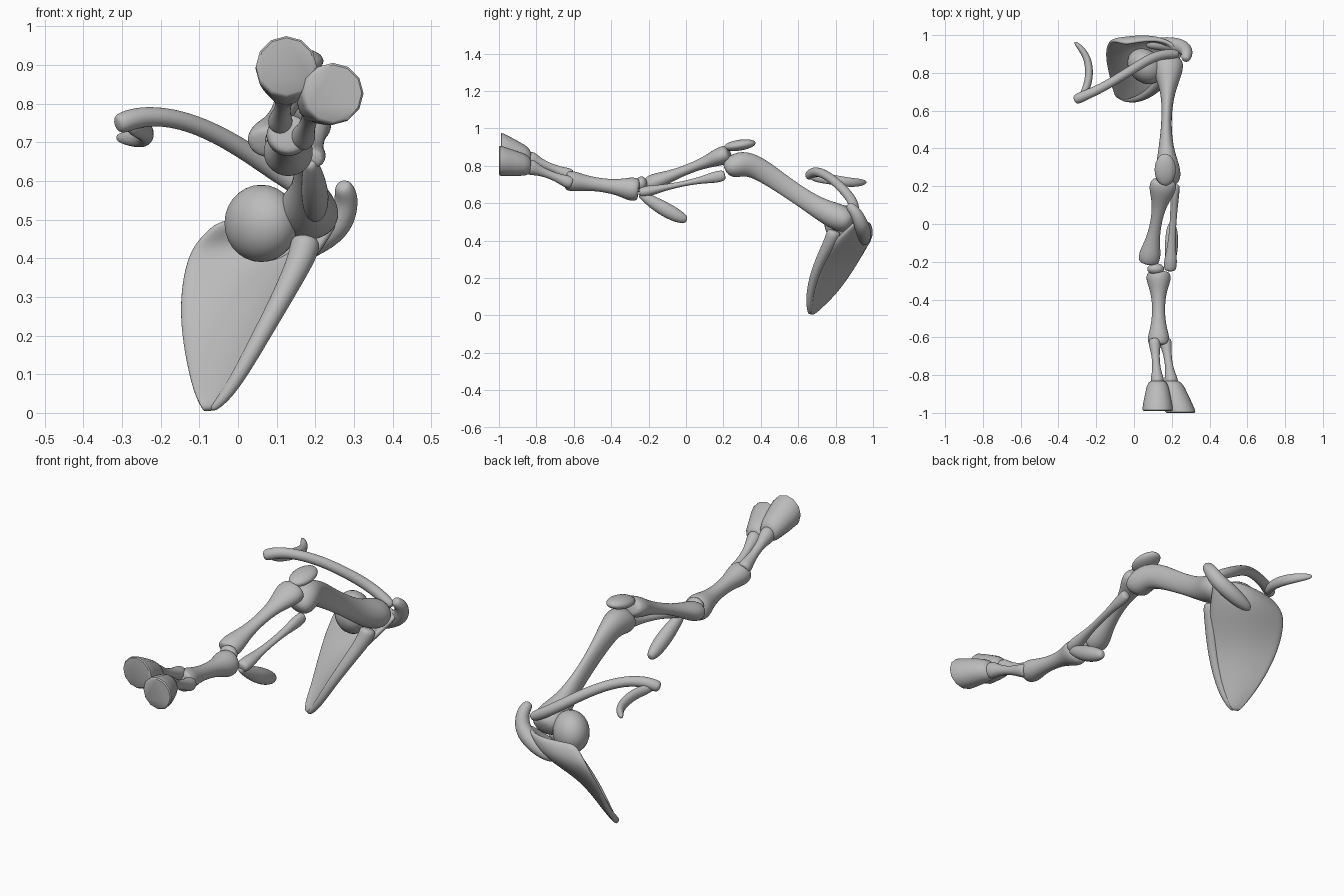
import bpy
import bmesh
import math
from mathutils import Vector

default_cube = bpy.data.objects.get("Cube")
if default_cube:
    bpy.data.objects.remove(default_cube, do_unlink=True)

# Single bone colour
bone_grey = bpy.data.materials.new("bone grey")
bone_grey.use_nodes = True
colour = (.5, .5, .5, 1)
bone_grey.diffuse_color = colour
bone_grey.node_tree.nodes["Principled BSDF"].inputs["Base Color"].default_value = colour

SIDES = 12
X_AXIS, Y_AXIS = Vector((1, 0, 0)), Vector((0, 1, 0))


def finish(bm, name, subdivide=True, thickness=0):
    """Turn a bmesh into a named, smooth-shaded object."""
    bmesh.ops.recalc_face_normals(bm, faces=bm.faces)
    mesh = bpy.data.meshes.new(name)
    bm.to_mesh(mesh)
    bm.free()
    obj = bpy.data.objects.new(name, mesh)
    bpy.context.collection.objects.link(obj)
    mesh.materials.append(bone_grey)
    if thickness:
        solid = obj.modifiers.new("Thickness", "SOLIDIFY")
        solid.thickness = thickness
        solid.offset = 0
    if subdivide:
        subdivision = obj.modifiers.new("Subdivision", "SUBSURF")
        subdivision.levels = subdivision.render_levels = 2
    bpy.ops.object.select_all(action="DESELECT")
    obj.select_set(True)
    bpy.context.view_layer.objects.active = obj
    if subdivide:
        bpy.ops.object.shade_smooth()
    else:
        bpy.ops.object.shade_smooth_by_angle(angle=math.radians(40))
    return obj


def loft(name, points, radii, reference=X_AXIS, axis=None, subdivide=True):
    """Skin elliptical rings along a path; radii are (side, up) pairs."""
    bm = bmesh.new()
    points = [Vector(p) for p in points]
    rings = []
    last = len(points) - 1
    for i, (point, (side_radius, up_radius)) in enumerate(zip(points, radii)):
        tangent = axis or (points[min(i + 1, last)] - points[max(i - 1, 0)]).normalized()
        side = (reference - tangent * reference.dot(tangent)).normalized()
        up = tangent.cross(side)
        ring = []
        for k in range(SIDES):
            angle = math.tau * k / SIDES
            offset = side * side_radius * math.cos(angle) + up * up_radius * math.sin(angle)
            ring.append(bm.verts.new(point + offset))
        rings.append(ring)
    for lower, upper in zip(rings, rings[1:]):
        for k in range(SIDES):
            n = (k + 1) % SIDES
            bm.faces.new((lower[k], lower[n], upper[n], upper[k]))
    bm.faces.new(rings[0])
    bm.faces.new(rings[-1])
    return finish(bm, name, subdivide)


# Position along a long bone, and how much of the knuckle size applies there
KNUCKLE = ((0, .55), (.04, .92), (.11, 1), (.2, .65), (.32, .2), (.5, 0))


def long_bone(name, start, end, start_head, shaft, end_head):
    """Dumbbell-shaped bone with a knuckle at each end."""
    start, end = Vector(start), Vector(end)
    stations = [(t, w, start_head) for t, w in KNUCKLE]
    stations += [(1 - t, w, end_head) for t, w in reversed(KNUCKLE[:-1])]
    points = [start.lerp(end, t) for t, _, _ in stations]
    radii = []
    for _, weight, head in stations:
        radii.append([s * (1 - weight) + h * weight for s, h in zip(shaft, head)])
    loft(name, points, radii)


def tube(name, points, radii, reference=Y_AXIS, flatten=1):
    """Rod following a path, with one radius per point."""
    loft(name, points, [(r * flatten, r) for r in radii], reference)


def ellipsoid(name, centre, size, tilt=0, spin=0):
    bm = bmesh.new()
    bmesh.ops.create_uvsphere(bm, u_segments=24, v_segments=14, radius=1)
    bmesh.ops.scale(bm, vec=size, verts=bm.verts)
    obj = finish(bm, name, subdivide=False)
    obj.location = centre
    obj.rotation_euler = (tilt, 0, spin)


# Upper arm: arched over the elbow, flaring at the shoulder
UPPER_ARM = (
    ((.175, .21, .775), .04, .03),
    ((.18, .235, .79), .072, .062),
    ((.18, .3, .815), .068, .074),
    ((.17, .38, .795), .045, .064),
    ((.17, .5, .712), .028, .054),
    ((.175, .62, .63), .028, .052),
    ((.18, .72, .567), .045, .06),
    ((.18, .8, .53), .08, .076),
    ((.18, .86, .505), .088, .072),
    ((.18, .89, .49), .045, .04),
)
loft("upper_arm_bone", [p for p, _, _ in UPPER_ARM], [(a, b) for _, a, b in UPPER_ARM])
ellipsoid("upper_arm_head", (.06, .835, .49), (.105, .085, .1), spin=-math.pi / 4)

# Elbow cap
ellipsoid("elbow_cap", (.165, .287, .91), (.056, .086, .029), tilt=.15)

# Forearm pair
long_bone("inner_forearm_bone", (.16, .235, .87), (.075, -.21, .695),
          (.075, .052), (.03, .026), (.06, .048))
long_bone("outer_forearm_bone", (.22, .21, .75), (.19, -.25, .655),
          (.024, .032), (.018, .014), (.036, .03))

# Wrist bones
ellipsoid("wrist_bone", (.115, -.238, .705), (.045, .03, .038))
tube("wrist_spur", [(.185, -.25, .65), (.19, -.23, .64), (.195, -.17, .6), (.2, -.1, .56),
                    (.2, -.04, .528), (.2, -.005, .513), (.2, .005, .51)],
     (.015, .024, .036, .042, .036, .024, .012), X_AXIS, flatten=.9)

# Foot bone
long_bone("cannon_bone", (.13, -.25, .67), (.13, -.645, .722),
          (.068, .066), (.034, .037), (.06, .056))

# Two toes, each with a flat-ended hoof
TOES = (
    ("inner", (.108, -.61, .745), (.125, -.85, .842), (.125, -.99, .897)),
    ("outer", (.165, -.61, .705), (.2, -.85, .8), (.247, -1, .827)),
)
HOOF = ((0, .032), (.05, .046), (.2, .058), (.45, .067), (.7, .075), (.9, .08), (.97, .079), (1, .073))
for label, knuckle, ankle, sole in TOES:
    long_bone(label + "_toe", knuckle, ankle, (.033, .035), (.021, .022), (.037, .043))
    top, bottom = Vector(ankle) + Y_AXIS * .02, Vector(sole)
    loft(label + "_hoof", [top.lerp(bottom, t) for t, _ in HOOF],
         [(r, r) for _, r in HOOF], axis=-Y_AXIS, subdivide=False)

# Shoulder blade: height, inner edge, outer edge, backward bulge
BLADE = (
    (.006, (-.09, .672), (-.07, .662), 0),
    (.04, (-.11, .71), (-.035, .66), .005),
    (.1, (-.127, .78), (.005, .66), .01),
    (.2, (-.147, .86), (.06, .68), .02),
    (.3, (-.152, .92), (.115, .72), .04),
    (.4, (-.135, .97), (.19, .79), .08),
    (.45, (-.105, .97), (.225, .85), .07),
    (.5, (-.05, .95), (.26, .9), .045),
)
COLUMNS = 8
bm = bmesh.new()
rows = []
for height, inner, outer, bulge in BLADE:
    row = []
    for c in range(COLUMNS + 1):
        t = c / COLUMNS
        push = bulge * math.sin(math.pi * t)
        x, y = (a + (b - a) * t + push for a, b in zip(inner, outer))
        row.append(bm.verts.new((x, y, height)))
    rows.append(row)
for lower, upper in zip(rows, rows[1:]):
    for c in range(COLUMNS):
        bm.faces.new((lower[c], lower[c + 1], upper[c + 1], upper[c]))
finish(bm, "shoulder_blade", thickness=.028)

# Thick outer border widening into the socket, and the hooked shoulder process
border = [(*outer, height) for height, _, outer, _ in BLADE[:5]]
tube("blade_border", border + [(.165, .775, .4), (.175, .79, .44), (.177, .795, .455)],
     (.009, .016, .02, .024, .028, .036, .042, .028))
tube("shoulder_hook", [(.06, .95, .39), (.13, .955, .41), (.21, .95, .45), (.265, .935, .49),
                       (.283, .91, .55), (.275, .88, .58), (.27, .865, .592)],
     (.02, .036, .042, .04, .033, .028, .015))

# Collar bone and the breastbone piece at its inner end
tube("collar_bone", [(-.315, .655, .745), (-.3, .662, .75), (-.25, .685, .768), (-.17, .72, .765),
                     (-.08, .775, .735), (.01, .83, .685), (.09, .88, .63), (.16, .9, .585),
                     (.22, .9, .55), (.235, .9, .54)],
     (.02, .03, .027, .025, .025, .026, .027, .027, .026, .015))
tube("breastbone_hook", [(-.285, .665, .745), (-.26, .7, .735), (-.235, .77, .728), (-.24, .87, .71),
                         (-.28, .93, .71), (-.315, .965, .712)],
     (.018, .026, .028, .027, .022, .01), X_AXIS, flatten=.8)
